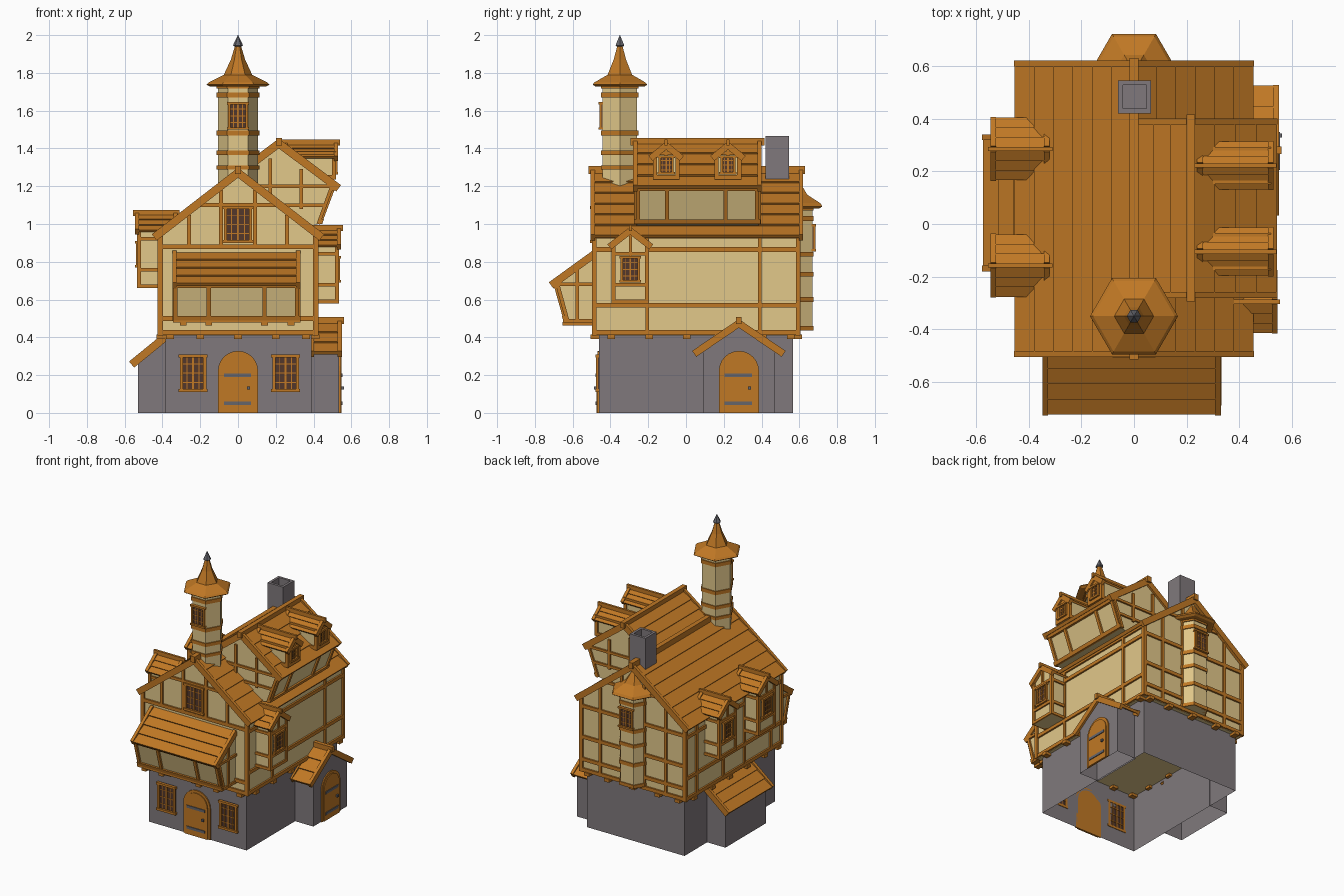
import bpy, bmesh, math
from mathutils import Vector, Matrix

if "Cube" in bpy.data.objects:
    bpy.data.objects.remove(bpy.data.objects["Cube"])


def material(name, rgb):
    m = bpy.data.materials.new(name)
    m.diffuse_color = (*rgb, 1)
    m.use_nodes = True
    m.node_tree.nodes["Principled BSDF"].inputs["Base Color"].default_value = m.diffuse_color
    return m


PLASTER = material("plaster", (0.76, 0.58, 0.255))
WOOD = material("timber", (0.527, 0.188, 0.018))
STONE = material("stone", (0.216, 0.191, 0.202))
GLASS = material("dark_glass", (0.085, 0.038, 0.024))
METAL = material("metal", (0.13, 0.13, 0.148))
ID = Matrix.Identity(4)


def R(deg, x=0, y=0, z=0):
    """Local frame: a facade faces local -y, then turns about z."""
    return Matrix.Translation((x, y, z)) @ Matrix.Rotation(math.radians(deg), 4, 'Z')


def obj(name, verts, faces, mat, M=ID, open_bottom=False):
    if open_bottom:
        faces = [f for f in faces if any(verts[i][2] > 0.001 for i in f)]
    bm = bmesh.new()
    vs = [bm.verts.new(M @ Vector(v)) for v in verts]
    for f in faces:
        bm.faces.new([vs[i] for i in f])
    bmesh.ops.recalc_face_normals(bm, faces=bm.faces)
    me = bpy.data.meshes.new(name)
    bm.to_mesh(me)
    bm.free()
    me.materials.append(mat)
    o = bpy.data.objects.new(name, me)
    bpy.context.collection.objects.link(o)
    return o


def prism(name, pts, y0, y1, mat, M=ID, open_bottom=False):
    """Profile in local x-z, extruded along local y."""
    n = len(pts)
    verts = [(p[0], y, p[1]) for y in (y0, y1) for p in pts]
    faces = [(i, (i + 1) % n, n + (i + 1) % n, n + i) for i in range(n)]
    faces += [tuple(range(n)), tuple(range(n, 2 * n))]
    return obj(name, verts, faces, mat, M, open_bottom)


def yz(name, pts, x0, x1, mat, M=ID):
    """Profile in local y-z, extruded along local x."""
    return prism(name, pts, -x1, -x0, mat, M @ R(90))


def box(name, x0, x1, y0, y1, z0, z1, mat, M=ID, open_bottom=False):
    return prism(name, [(x0, z0), (x1, z0), (x1, z1), (x0, z1)], y0, y1, mat, M, open_bottom)


def bar(name, p, q, w, M, d=0.012):
    """Timber strip lying on the facade plane y=0 from p to q (x, z)."""
    p, q = Vector(p), Vector(q)
    t = (q - p).normalized() * w / 2
    n = Vector((-t.y, t.x))
    prism(name, [p - n, q - n, q + n, p + n], -d, 0.004, WOOD, M)


def slope(name, eave, ridge, y0, y1, rows, M=ID, t=0.022):
    """Lapped plank roof slope with verge boards at both ends."""
    e, r = Vector(eave), Vector(ridge)
    d = (r - e).normalized()
    n = Vector((-d.y, d.x))
    n = n if n.y > 0 else -n
    for i in range(rows):
        a, b = e.lerp(r, i / rows), e.lerp(r, (i + 1) / rows)
        prism(name + "_plank", [a, b, b + n * t * 0.5, a + n * t], y0 + .01, y1 - .01, WOOD, M)
    for y in (y0, y1 - 0.022):
        prism(name + "_verge", [e - n * .016, r - n * .016, r + n * (t + .004), e + n * (t + .004)],
              y, y + 0.022, WOOD, M)


def gable_roof(name, hw, y0, y1, ze, zr, rows, M=ID, t=0.022, ridge=0.017):
    for s in (-1, 1):
        slope(name, (s * hw, ze), (0, zr), y0, y1, rows, M, t)
    box(name + "_ridge", -ridge, ridge, y0 - .01, y1 + .01, zr, zr + t * 1.3 + .014, WOOD, M)


def window(M, cx, z0, z1, hw, rows=4, f=0.016):
    box("window_pane", cx - hw, cx + hw, -0.006, 0, z0, z1, GLASS, M)
    for s in (-1, 1):
        bar("window_jamb", (cx + s * (hw - f / 2), z0), (cx + s * (hw - f / 2), z1), f, M, 0.016)
        bar("window_rail", (cx - hw - .006, (z0 + z1) / 2 + s * (z1 - z0 - f) / 2),
            (cx + hw + .006, (z0 + z1) / 2 + s * (z1 - z0 - f) / 2), f, M, 0.02)
        bar("window_muntin", (cx + s * hw * .45, z0), (cx + s * hw * .45, z1), .004, M, .008)
    bar("window_mullion", (cx, z0), (cx, z1), f * .7, M)
    for i in range(1, rows):
        z = z0 + (z1 - z0) * i / rows
        bar("window_muntin", (cx - hw, z), (cx + hw, z), .005, M, .008)


def door(M):
    def arch(r, z=0.222):
        return [(-r, 0)] + [(-r * math.cos(a), z + r * math.sin(a))
                            for a in [math.pi * i / 12 for i in range(13)]] + [(r, 0)]
    prism("door_frame", arch(0.106), -0.008, 0, WOOD, M)
    prism("door_leaf", arch(0.088), -0.014, 0, WOOD, M)
    for z in (0.05, 0.2):
        box("door_hinge", -0.075, 0.07, -0.019, -0.01, z - .009, z + .009, METAL, M)
    box("door_knob", 0.048, 0.064, -0.026, -0.01, 0.125, 0.141, METAL, M)


def hexa(name, cx, cy, rings, mat):
    """Six-sided loft through (radius, z) rings."""
    verts = [(cx + r * math.cos(k * math.pi / 3), cy + r * math.sin(k * math.pi / 3), z)
             for r, z in rings for k in range(6)]
    faces = [(6 * j + k, 6 * j + (k + 1) % 6, 6 * j + 6 + (k + 1) % 6, 6 * j + 6 + k)
             for j in range(len(rings) - 1) for k in range(6)]
    faces += [tuple(range(6)), tuple(range(len(verts) - 6, len(verts)))]
    obj(name, verts, faces, mat)


def turret(name, cy, z0, top, bands, roof, deg):
    hexa(name + "_shaft", 0, cy, [(0.106, z0), (0.106, top)], PLASTER)
    for z, h in bands:
        hexa(name + "_band", 0, cy, [(0.114, z - h), (0.114, z + h)], WOOD)
    hexa(name + "_roof", 0, cy, roof, WOOD)
    s = 1 if deg else -1
    window(R(deg, 0, cy + s * 0.0925), 0, top - .24, top - .095, 0.053, 4, .012)


def oriel(name, M, hw, y0, y1, z0, ze, zr, w0, w1, ww, rows):
    prism(name + "_wall", [(-hw, z0), (hw, z0), (hw, ze), (0, zr), (-hw, ze)], y0, y1, PLASTER, M)
    F = M @ R(0, 0, y0)
    for s in (-1, 1):
        box(name + "_post", s * hw - .011, s * hw + .011, y0 - .01, y0 + .012, z0, ze, WOOD, M)
    for z in (z0 + .01, w0 - .012, w1 + .012):
        box(name + "_rail", -hw - .01, hw + .01, y0 - .01, y1, z - .01, z + .01, WOOD, M)
    bar(name + "_king_post", (0, w1), (0, zr), .016, F, .009)
    window(F, 0, w0, w1, ww, 4, .013)
    k = (zr - ze) / hw
    gable_roof(name + "_roof", hw + .022, y0 - .02, y1, ze - .022 * k, zr, rows, M, .014, .008)


def jetty_wall(name, M, top, bot, x0, x1, posts):
    """Timbers on a wall that leans outward; top and bot are (y, z)."""
    t, b, o = Vector(top), Vector(bot), Vector((0.013, 0))
    for u in posts:
        yz(name + "_post", [t, b, b - o, t - o], u - .011, u + .011, WOOD, M)
    for f, g in ((0, .12), (.88, 1)):
        p, q = t.lerp(b, f), t.lerp(b, g)
        yz(name + "_rail", [p, q, q - o * 1.2, p - o * 1.2], x0, x1, WOOD, M)


# Stone ground floor (open underneath), side wing and porch
box("stone_base", -0.385, 0.39, -0.46, 0.567, 0, 0.42, STONE, open_bottom=True)
prism("stone_wing", [(-.53, 0), (-.53, .27), (-.38, .39), (-.38, 0)], -.15, .31, STONE, open_bottom=True)
slope("wing_roof", (-.56, .252), (-.385, .395), -.18, .34, 3)
P = R(90, 0, 0.28)
prism("stone_porch", [(-.19, 0), (.19, 0), (.19, .34), (0, .475), (-.19, .34)], -.535, -.38, STONE, P, True)
gable_roof("porch_roof", .235, -.55, -.38, .31, .47, 3, P, .018, .014)
door(P @ R(0, 0, -.535))
F0 = R(0, 0, -0.46)
door(F0)
for cx in (-.238, .252):
    window(F0, cx, .11, .31, .07)

# Half-timbered upper body
prism("upper_body", [(-.412, .41), (.412, .41), (.412, .94), (0, 1.26), (-.412, .94)], -.485, .595, PLASTER)
for x in (-.412, .412):
    for y in (-.485, .595):
        box("corner_post", x - .014, x + .014, y - .012, y + .012, .41, .94, WOOD)
for F, back in ((R(0, 0, -.485), False), (R(180, 0, .595), True)):
    for z in (.425, .5, .88) + ((.66,) if back else ()):
        bar("front_rail", (-.42, z), (.42, z), .025, F)
    for x in (-.26, -.09, .09, .26):
        bar("gable_stud", (x, .41 if back else .88), (x, 1.25 - abs(x) * .776), .02, F)
    bar("gable_collar", (-.21, 1.1), (.21, 1.1), .02, F)
    for x in (-.36, -.2, 0, .2, .36):
        box("joist_end", x - .02, x + .02, -.02, .06, .392, .415, WOOD, F)
for a in (90, -90):
    F = R(a, .412 if a > 0 else -.412, .055)
    for z in (.425, .57, .865, .935):
        bar("side_rail", (-.54, z), (.54, z), .025, F)
    for x in (-.26, .335) if a > 0 else (-.42, -.12, .12, .42):
        bar("side_stud", (x, .41), (x, .94), .02, F)
    for x in (-.45, -.25, -.05, .15, .35, .5):
        box("joist_end", x - .02, x + .02, -.02, .05, .392, .415, WOOD, F)
window(R(0, 0, -.487), 0, .9, 1.095, .075)
gable_roof("main_roof", .44, -.505, .62, .925, 1.265, 6)

# Jettied bay across the front
box_top, box_bot = (-.69, .685), (-.635, .49)
yz("bay_wall", [(-.47, .845), box_top, box_bot, (-.47, .49)], -.335, .32, PLASTER)
jetty_wall("bay", ID, box_top, box_bot, -.345, .33, (-.33, -.155, .14, .312))
slope("bay_roof", (-.712, .672), (-.48, .84), -.33, .348, 4, R(90), .02)
box("bay_sill", -.345, .33, -.65, -.48, .478, .498, WOOD)
for x in (-.29, -.155, .14, .28):
    box("bay_joist", x - .018, x + .018, -.655, -.48, .462, .48, WOOD)
for a, x, s in ((90, .32, 1), (-90, -.335, -1)):
    F = R(a, x)
    bar("bay_side_rail", (s * -.685, .68), (s * -.48, .68), .018, F)
    bar("bay_side_post", (s * -.575, .49), (s * -.575, .76), .018, F)
    bar("bay_side_edge", (s * -.68, .68), (s * -.628, .49), .02, F)

# Large cross dormer on the right slope, with two small dormers on it
prism("dormer_wall", [(.216, 1.415), (.505, 1.2), (.43, 1.0), (.3, .98), (.03, 1.24), (.03, 1.28)],
      -.262, .385, PLASTER)
D = R(90)
jetty_wall("dormer", D, (-.505, 1.2), (-.43, 1.0), -.275, .395, (-.255, -.1, .21, .375))
slope("dormer_roof", (.53, 1.185), (.216, 1.42), -.28, .4, 4)
slope("dormer_back_roof", (.02, 1.273), (.216, 1.42), -.28, .4, 3)
box("dormer_ridge", .2, .232, -.295, .415, 1.415, 1.455, WOOD)
for a, y, s in ((0, -.262, 1), (180, .385, -1)):
    F = R(a, 0, y)
    bar("dormer_collar", (s * .1, 1.2), (s * .5, 1.2), .018, F)
    bar("dormer_rail", (s * .24, 1.1), (s * .465, 1.1), .018, F)
    bar("dormer_edge", (s * .497, 1.2), (s * .425, 1.0), .018, F)
    for x in (.17, .335):
        bar("dormer_stud", (s * x, 1.08), (s * x, 1.38 - abs(x - .216) * .74), .018, F)
for y in (-.105, .222):
    oriel("small_dormer", R(90, 0, y), .06, -.51, -.24, 1.235, 1.365, 1.415, 1.262, 1.362, .04, 3)

# Oriel windows: one on the right, two on the left
for a, y, z in ((90, -.295, .58), (-90, -.158, .66), (-90, .285, .66)):
    oriel("oriel", R(a, 0, y), .088, -.525, -.32, z, z + .315, z + .383, z + .11, z + .25, .052, 3)

# Tall front tower and back stair turret
turret("tower", -.35, 1.15, 1.74,
       [(1.727, .009), (1.683, .013), (1.482, .013), (1.377, .012), (1.30, .011)],
       [(.15, 1.728), (.167, 1.738), (.155, 1.75), (.075, 1.79), (.038, 1.87), (.012, 1.955)], 0)
hexa("tower_finial", 0, -.35, [(.012, 1.935), (.027, 1.945), (.001, 2.0)], METAL)
turret("back_turret", .577, .435, 1.095,
       [(1.08, .009), (1.03, .013), (.84, .013), (.735, .012), (.6, .013), (.447, .012)],
       [(.15, 1.083), (.167, 1.093), (.155, 1.11), (.075, 1.155), (.038, 1.21), (.012, 1.25)], 180)

# Hollow chimney
for x0, x1, y0, y1 in ((-.06, -.042, .42, .545), (.047, .065, .42, .545),
                       (-.042, .047, .42, .438), (-.042, .047, .527, .545)):
    box("chimney_side", x0, x1, y0, y1, 1.2, 1.465, STONE)
box("chimney_floor", -.045, .05, .43, .535, 1.2, 1.33, STONE)
